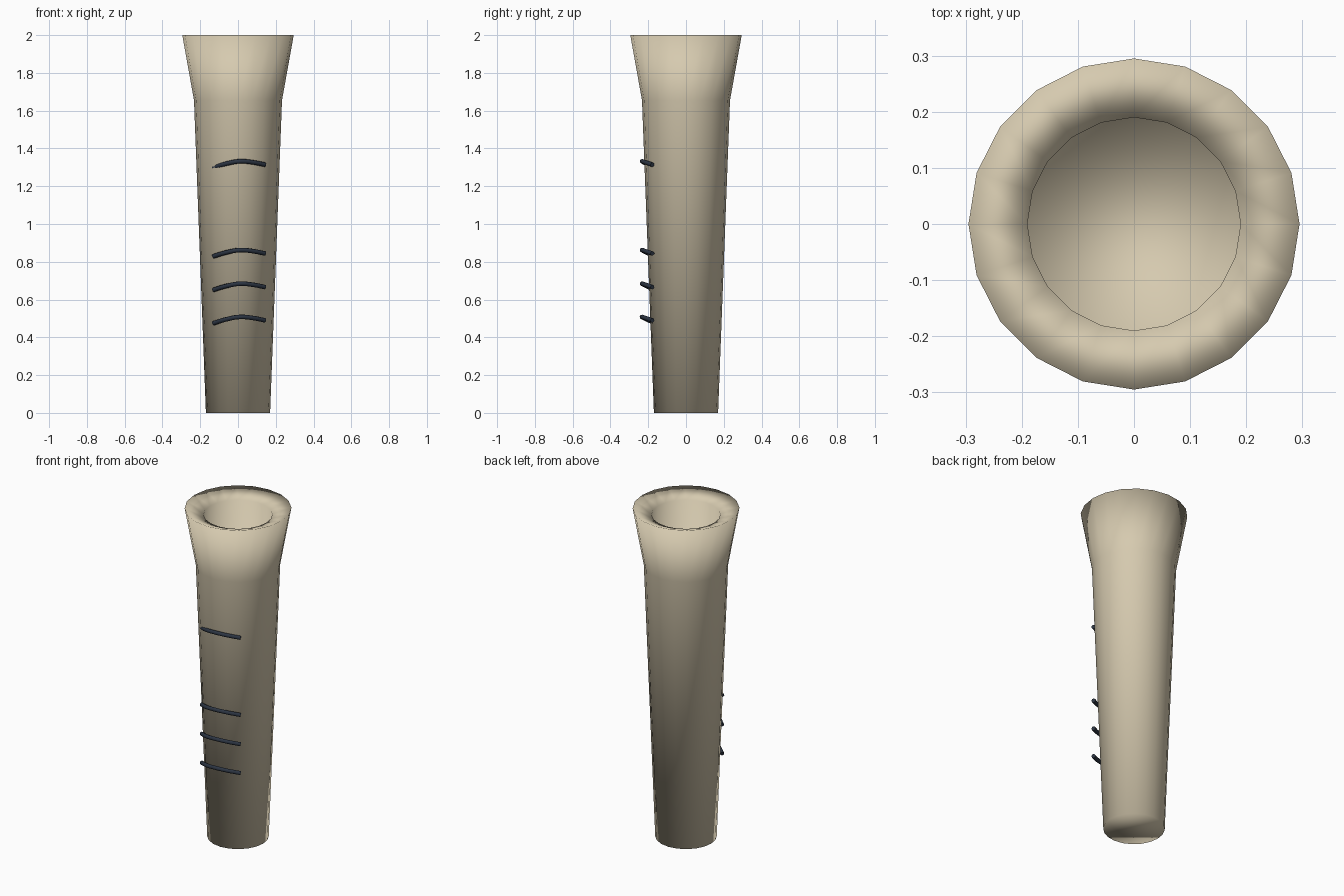
import bpy, bmesh, math
from mathutils import Matrix

if "Cube" in bpy.data.objects:
    bpy.data.objects.remove(bpy.data.objects["Cube"])


def material(name, color):
    mat = bpy.data.materials.new(name)
    mat.diffuse_color = (*color, 1)
    mat.use_nodes = True
    mat.node_tree.nodes["Principled BSDF"].inputs["Base Color"].default_value = mat.diffuse_color
    return mat


bone = material("bone", (0.67, 0.59, 0.43))
dark = material("dark_blue", (0.025, 0.035, 0.055))

# Flared shaft: 20-sided profile (radius, height), hollow at the top
SIDES = 20
PROFILE = [(0.17, 0), (0.233, 1.655), (0.295, 2.0), (0.19, 1.96), (0.19, 1.5)]
bm = bmesh.new()
rings = []
for r, z in PROFILE:
    rings.append([bm.verts.new((r * math.cos(math.tau * i / SIDES),
                                r * math.sin(math.tau * i / SIDES), z))
                  for i in range(SIDES)])
for low, high in zip(rings, rings[1:]):
    for i in range(SIDES):
        j = (i + 1) % SIDES
        bm.faces.new((low[i], low[j], high[j], high[i]))
bm.faces.new(rings[0][::-1])   # base cap
bm.faces.new(rings[-1])        # floor of the hollow
for f in bm.faces:
    f.smooth = True
mesh = bpy.data.meshes.new("shaft")
bm.to_mesh(mesh)
bm.free()
mesh.materials.append(bone)
bpy.context.collection.objects.link(bpy.data.objects.new("shaft", mesh))

# Front bands: the same bent rod repeated at four heights
PATH = [(-0.13, -0.163, -0.033), (-0.06, -0.212, -0.012), (0.01, -0.233, 0),
        (0.075, -0.217, -0.005), (0.143, -0.178, -0.018)]
R, SEG = 0.012, 10
curve = bpy.data.curves.new("band_path", "CURVE")
curve.dimensions = "3D"
curve.bevel_depth = R
curve.bevel_resolution = 2
curve.resolution_u = 5
curve.use_fill_caps = True
spline = curve.splines.new("BEZIER")
spline.bezier_points.add(len(PATH) - 1)
for p, co in zip(spline.bezier_points, PATH):
    p.co = co
    p.handle_left_type = p.handle_right_type = "AUTO"
curve.materials.append(dark)

for n, z in enumerate((0.508, 0.684, 0.862, 1.332), 1):
    band = bpy.data.objects.new(f"band_{n}", curve)
    band.location.z = z
    bpy.context.collection.objects.link(band)
